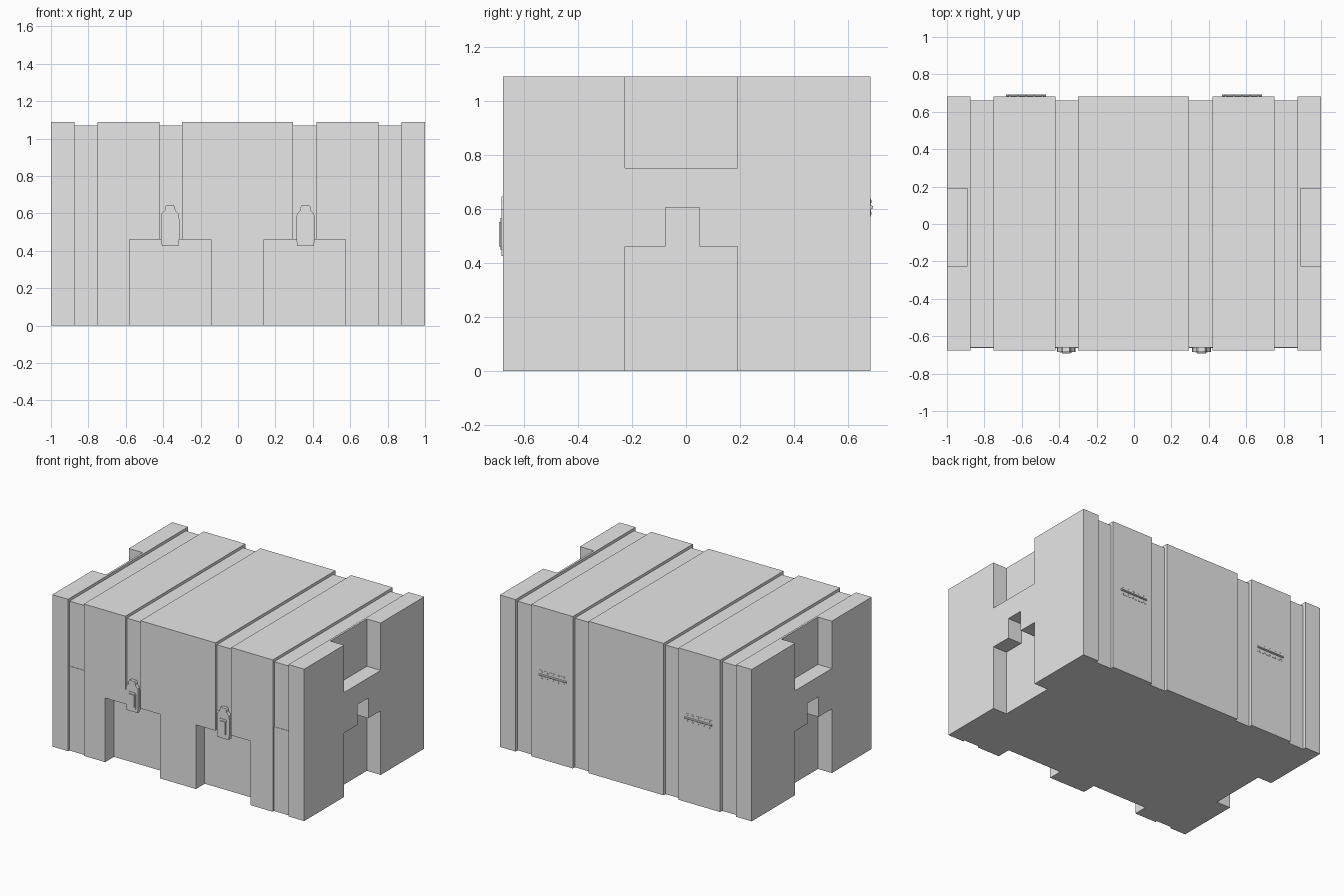
import bpy, bmesh, math
from mathutils import Matrix

if "Cube" in bpy.data.objects:
    bpy.data.objects.remove(bpy.data.objects["Cube"])

GREY = bpy.data.materials.new("light_grey")
GREY.diffuse_color = (0.8, 0.8, 0.8, 1)
GREY.use_nodes = True
GREY.node_tree.nodes["Principled BSDF"].inputs["Base Color"].default_value = GREY.diffuse_color

# Overall body extents and lid seam height
FRONT, BACK, SEAM, TOP = -0.677, 0.683, 0.605, 1.09
GROOVES = [(-0.875, -0.75), (-0.42, -0.30), (0.295, 0.42), (0.75, 0.875)]


def finish(bm, name):
    bmesh.ops.recalc_face_normals(bm, faces=bm.faces)
    mesh = bpy.data.meshes.new(name)
    bm.to_mesh(mesh)
    bm.free()
    mesh.materials.append(GREY)
    obj = bpy.data.objects.new(name, mesh)
    bpy.context.collection.objects.link(obj)
    return obj


def add_box(bm, x0, x1, y0, y1, z0, z1):
    m = (Matrix.Translation(((x0 + x1) / 2, (y0 + y1) / 2, (z0 + z1) / 2))
         @ Matrix.Diagonal((x1 - x0, y1 - y0, z1 - z0, 1)))
    bmesh.ops.create_cube(bm, size=1, matrix=m)


def box(name, *ext):
    bm = bmesh.new()
    add_box(bm, *ext)
    return finish(bm, name)


def cut(obj, *ext):
    cutter = box("cutter", *ext)
    mod = obj.modifiers.new("cut", 'BOOLEAN')
    mod.operation, mod.solver, mod.object = 'DIFFERENCE', 'EXACT', cutter
    bpy.context.view_layer.objects.active = obj
    bpy.ops.object.modifier_apply(modifier=mod.name)
    bpy.data.objects.remove(cutter)


def add_prism(bm, pts, y0, y1):
    # x-z outline extruded along y
    face = bm.faces.new([bm.verts.new((x, y0, z)) for x, z in pts])
    ext = bmesh.ops.extrude_face_region(bm, geom=[face])["geom"]
    bmesh.ops.translate(bm, vec=(0, y1 - y0, 0),
                        verts=[v for v in ext if isinstance(v, bmesh.types.BMVert)])


def mirrored(cx, half):
    # full outline from its right half, listed bottom to top
    return [(cx + x, z) for x, z in half] + [(cx - x, z) for x, z in reversed(half)]


# Base and lid
base = box("base", -1, 1, FRONT, BACK, 0, SEAM)
lid = box("lid", -1, 1, FRONT, BACK, SEAM, TOP)

# Grooves running up the front, over the top and down the back
for a, b in GROOVES:
    cut(base, a, b, -1, -0.663, -0.1, 0.8)
    cut(base, a, b, 0.66, 1, -0.1, 0.8)
    cut(lid, a, b, -1, -0.66, 0.4, 1.3)
    cut(lid, a, b, 0.66, 1, 0.4, 1.3)
    cut(lid, a, b, -1, 1, 1.07, 1.3)

# Front foot recesses
for a, b in [(-0.58, -0.145), (0.14, 0.575)]:
    cut(base, a, b, -1, FRONT + 0.1, -0.1, 0.46)

# Stepped recesses in both ends
for x0, x1 in [(-1.2, -0.89), (0.89, 1.2)]:
    cut(lid, x0, x1, -0.225, 0.19, 0.75, 1.3)
    cut(base, x0, x1, -0.225, 0.19, -0.1, 0.46)
    cut(base, x0, x1, -0.075, 0.05, 0.4, 0.8)

# Latches: plate with a narrow top tab, handle frame and raised handle
PLATE = [(0.044, 0.425), (0.05, 0.47), (0.05, 0.56), (0.046, 0.598), (0.036, 0.607),
         (0.028, 0.617), (0.026, 0.635), (0.019, 0.645)]
FRAME = [(0.032, 0.447), (0.032, 0.55), (0.022, 0.565)]
HANDLE = [(0.023, 0.46), (0.023, 0.55)]
for side, cx in (("left", -0.363), ("right", 0.361)):
    bm = bmesh.new()
    add_prism(bm, mirrored(cx, PLATE), -0.655, -0.684)
    add_prism(bm, mirrored(cx, FRAME), -0.68, -0.687)
    add_prism(bm, mirrored(cx, HANDLE), -0.68, -0.693)
    finish(bm, "latch_" + side)

# Hinges: thin leaves, pin and two rows of rivets
for side, cx in (("left", -0.577), ("right", 0.577)):
    bm = bmesh.new()
    add_box(bm, cx - 0.107, cx + 0.107, 0.68, 0.6845, 0.572, 0.638)
    pin = Matrix.Translation((cx, 0.686, SEAM)) @ Matrix.Rotation(math.pi / 2, 4, 'Y')
    bmesh.ops.create_cone(bm, cap_ends=True, segments=10, radius1=0.007, radius2=0.007,
                          depth=0.214, matrix=pin)
    for i in range(5):
        for z in (0.583, 0.627):
            m = (Matrix.Translation((cx + (i - 2) * 0.044, 0.685, z))
                 @ Matrix.Rotation(math.pi / 2, 4, 'X'))
            bmesh.ops.create_cone(bm, cap_ends=True, segments=8, radius1=0.005,
                                  radius2=0.005, depth=0.004, matrix=m)
    finish(bm, "hinge_" + side)
